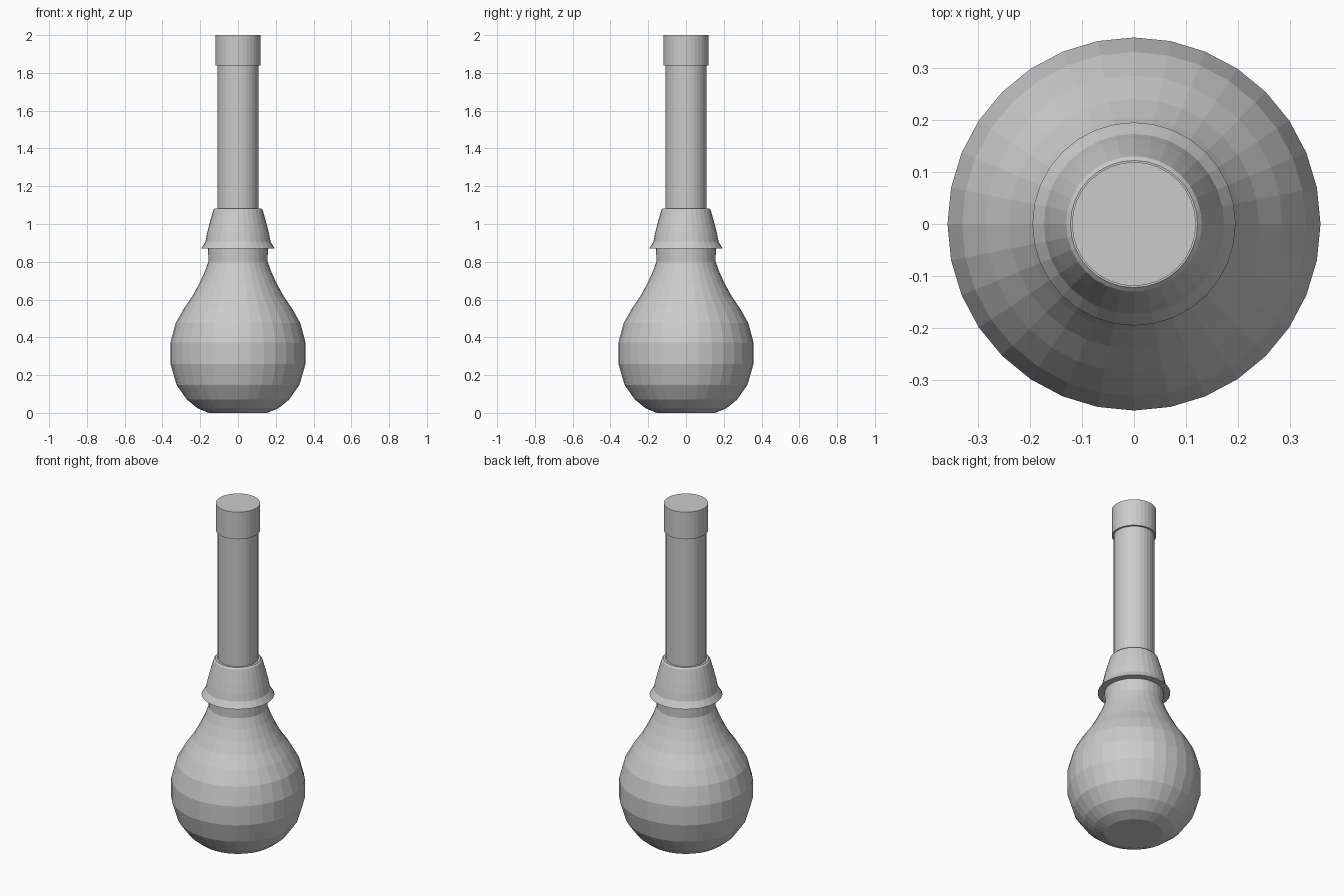
import bpy, bmesh, math

if "Cube" in bpy.data.objects:
    bpy.data.objects.remove(bpy.data.objects["Cube"])

SIDES = 32


def lathe(name, profile, cap_bottom=True, cap_top=True):
    """Revolve (radius, height) points around z with flat facets."""
    bm = bmesh.new()
    rings = []
    for r, z in profile:
        rings.append([bm.verts.new((r * math.cos(2 * math.pi * i / SIDES),
                                    r * math.sin(2 * math.pi * i / SIDES), z))
                      for i in range(SIDES)])
    for a, b in zip(rings, rings[1:]):
        for i in range(SIDES):
            j = (i + 1) % SIDES
            bm.faces.new((a[i], a[j], b[j], b[i]))
    if cap_bottom:
        bm.faces.new(rings[0][::-1])
    if cap_top:
        bm.faces.new(rings[-1])
    mesh = bpy.data.meshes.new(name)
    bm.to_mesh(mesh)
    bm.free()
    obj = bpy.data.objects.new(name, mesh)
    bpy.context.collection.objects.link(obj)
    return obj


# Rounded squeeze bulb with a narrow neck
lathe("bulb", [(0.155, 0.0), (0.215, 0.025), (0.27, 0.07), (0.325, 0.148),
               (0.358, 0.26), (0.358, 0.372), (0.33, 0.475), (0.285, 0.555),
               (0.24, 0.62), (0.205, 0.685), (0.177, 0.745), (0.157, 0.80),
               (0.158, 0.87)], cap_top=False)

# Flared collar over the neck, closed underneath by a flat annulus
lathe("collar", [(0.157, 0.87), (0.195, 0.87), (0.173, 0.905), (0.164, 0.95),
                 (0.150, 1.005), (0.135, 1.058), (0.130, 1.075),
                 (0.122, 1.083), (0.108, 1.083)],
      cap_bottom=False, cap_top=False)

# Straight tube
lathe("tube", [(0.109, 1.07), (0.109, 1.84)], cap_bottom=False, cap_top=False)

# Slightly wider end cap with a step below
lathe("end_cap", [(0.109, 1.84), (0.119, 1.84), (0.119, 2.0)], cap_bottom=False)
